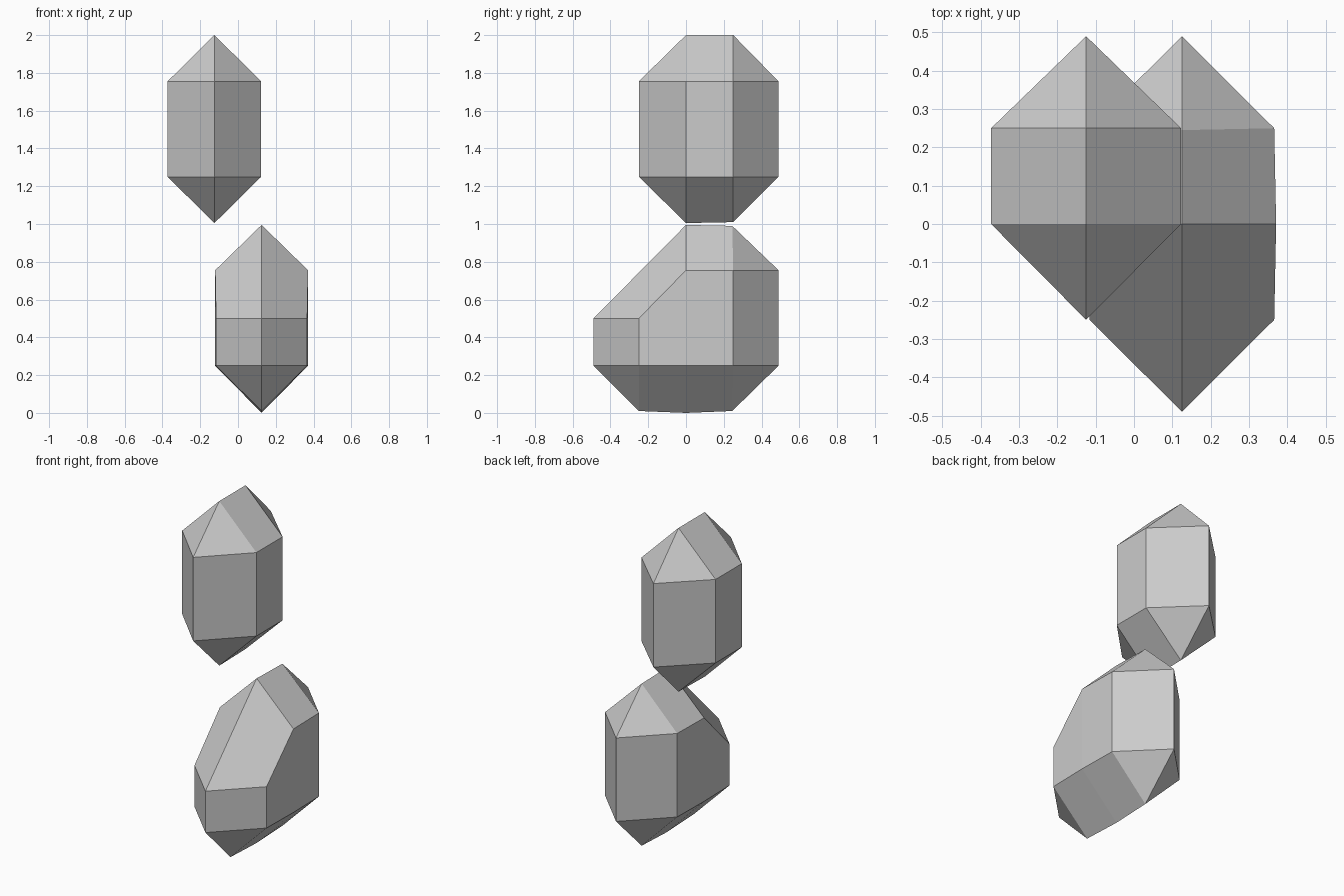
import bpy, bmesh

cube = bpy.data.objects.get("Cube")
if cube:
    bpy.data.objects.remove(cube, do_unlink=True)

grey = bpy.data.materials.new("plain grey")
grey.use_nodes = True
COLOUR = (0.6, 0.6, 0.6, 1)
grey.diffuse_color = COLOUR
grey.node_tree.nodes["Principled BSDF"].inputs["Base Color"].default_value = COLOUR


def faceted_block(name, centre_x, ridge, sides):
    """Convex block from centre-line (y, z) points and mirrored (x, y, z) side points."""
    bm = bmesh.new()
    for y, z in ridge:
        bm.verts.new((centre_x, y, z))
    for x, y, z in sides:
        for sign in (-1, 1):
            bm.verts.new((centre_x + sign * x, y, z))
    bmesh.ops.convex_hull(bm, input=bm.verts[:])
    bmesh.ops.dissolve_limit(bm, angle_limit=0.03, verts=bm.verts[:], edges=bm.edges[:])
    bmesh.ops.recalc_face_normals(bm, faces=bm.faces[:])
    mesh = bpy.data.meshes.new(name)
    bm.to_mesh(mesh)
    bm.free()
    mesh.materials.append(grey)
    obj = bpy.data.objects.new(name, mesh)
    bpy.context.collection.objects.link(obj)
    return obj


# Upper block: upright hexagonal body with ridged top and bottom
body_low, body_high = 1.25, 1.755
upper_ridge = [(0, 2), (0.25, 2), (0, 1.005), (0.25, 1.01)]
upper_ridge += [(y, z) for y in (-0.25, 0.49) for z in (body_low, body_high)]
upper_sides = [(0.248, y, z) for y in (0, 0.25) for z in (body_low, body_high)]
faceted_block("upper_block", -0.125, upper_ridge, upper_sides)

# Lower block: longer base whose front slopes down from the top ridge
lower_ridge = [(0, 0.995), (0.245, 0.99), (0.245, 0.01), (0, 0), (-0.25, 0.01),
               (-0.49, 0.25), (-0.49, 0.5), (0.49, 0.25), (0.49, 0.755)]
lower_sides = [(0.241, 0.25, 0.25), (0.241, 0.25, 0.755), (0.246, 0, 0.25),
               (0.246, 0, 0.755), (0.241, -0.25, 0.25), (0.241, -0.25, 0.5)]
faceted_block("lower_block", 0.125, lower_ridge, lower_sides)
